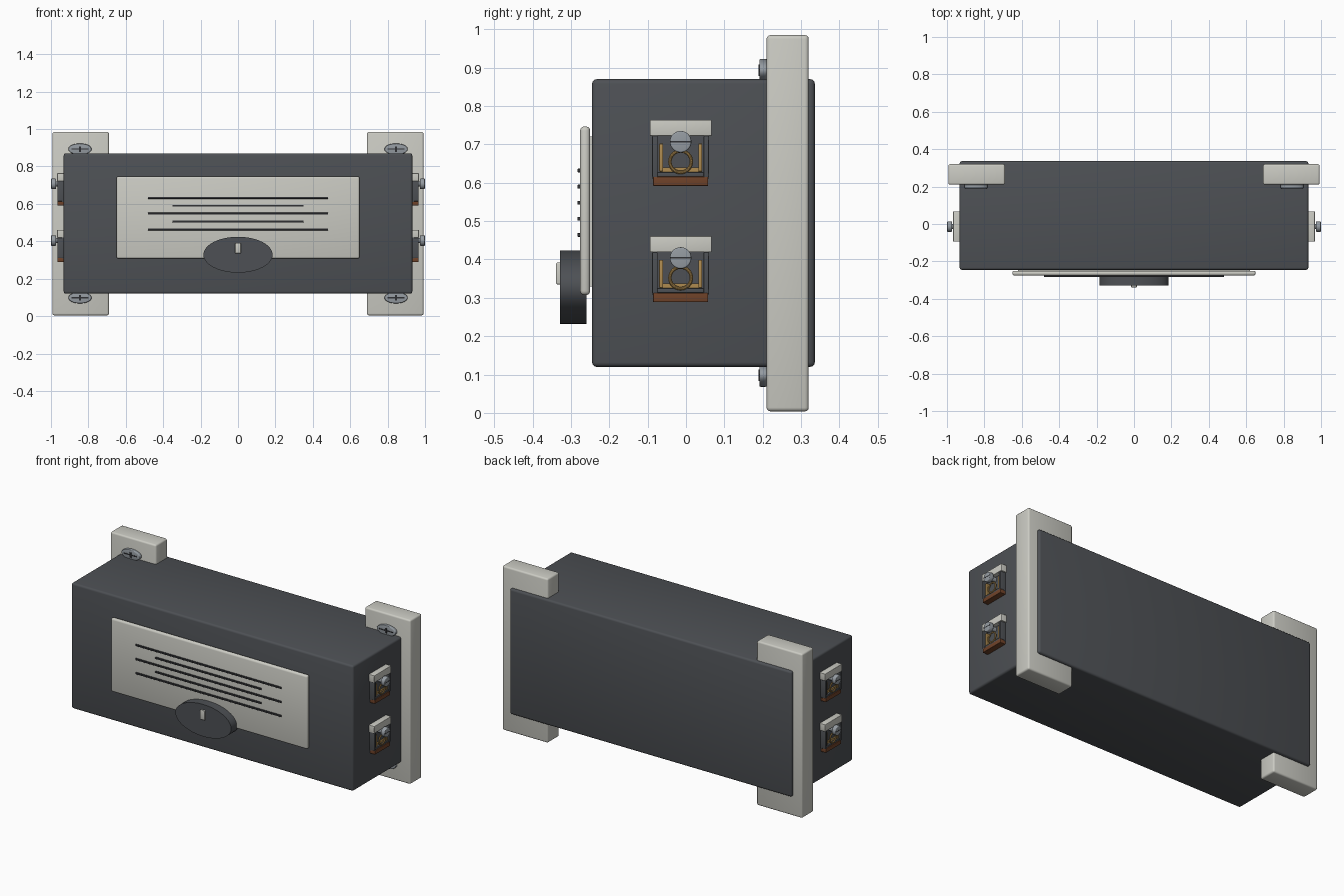
import bpy
from math import radians, pi

cube = bpy.data.objects.get("Cube")
if cube:
    bpy.data.objects.remove(cube, do_unlink=True)


def material(name, rgb):
    m = bpy.data.materials.new(name)
    m.use_nodes = True
    m.diffuse_color = (*rgb, 1)
    m.node_tree.nodes["Principled BSDF"].inputs["Base Color"].default_value = (*rgb, 1)
    return m


CHARCOAL = material("charcoal", (0.075, 0.081, 0.09))
CREAM = material("warm_white", (0.6, 0.6, 0.55))
STEEL = material("steel", (0.3, 0.33, 0.36))
BLACK = material("near_black", (0.03, 0.031, 0.035))
BRASS = material("brass", (0.43, 0.26, 0.08))
BROWN = material("copper_brown", (0.16, 0.055, 0.022))


def finish(name, mat, bevel=0):
    ob = bpy.context.object
    ob.name = name
    ob.data.materials.append(mat)
    bpy.ops.object.transform_apply(location=False, rotation=True, scale=True)
    if bevel:
        mod = ob.modifiers.new("rounded_edges", "BEVEL")
        mod.width, mod.segments = bevel, 3
        mod.limit_method = "ANGLE"
        bpy.ops.object.modifier_apply(modifier=mod.name)
    bpy.ops.object.shade_smooth_by_angle(angle=radians(35))
    return ob


def box(name, xs, ys, zs, mat, bevel=0):
    """Box from its low and high limits on each axis."""
    lims = (xs, ys, zs)
    bpy.ops.mesh.primitive_cube_add(size=1, location=[(a + b) / 2 for a, b in lims])
    bpy.context.object.scale = [abs(b - a) for a, b in lims]
    return finish(name, mat, bevel)


def disc(name, centre, axis, ru, rz, depth, mat, bevel=0):
    """Elliptical cylinder along x or y; rz is its vertical radius."""
    bpy.ops.mesh.primitive_cylinder_add(vertices=48, radius=1, depth=1, location=centre)
    ob = bpy.context.object
    if axis == "y":
        ob.scale, ob.rotation_euler = (ru, rz, depth), (pi / 2, 0, 0)
    else:
        ob.scale, ob.rotation_euler = (rz, ru, depth), (0, pi / 2, 0)
    return finish(name, mat, bevel)


# Housing
box("housing", (-0.932, 0.932), (-0.245, 0.336), (0.12, 0.87), CHARCOAL, 0.012)

# Front label plate with ruled lines
box("label_plate", (-0.65, 0.65), (-0.276, -0.25), (0.307, 0.747), CREAM, 0.011)
box("label_mount", (-0.62, 0.62), (-0.255, -0.24), (0.33, 0.72), CREAM)
for i in range(5):
    half = 0.35 if i % 2 else 0.482
    z = 0.632 - i * 0.042
    box("label_line", (-half, half), (-0.283, -0.27), (z - 0.005, z + 0.005), BLACK, 0.002)

# Oval knob with pointer
knob = disc("knob", (0, -0.294, 0.328), "y", 0.185, 0.096, 0.068, CHARCOAL)
bpy.ops.object.shade_smooth()
box("knob_pointer", (-0.015, 0.015), (-0.339, -0.32), (0.335, 0.392), CREAM, 0.004)

for side, s in (("left", 1), ("right", -1)):
    def span(a, b):
        return sorted((s * a, s * b))

    # Wall mounting bracket and its screws
    box(side + "_bracket", span(0.69, 0.992), (0.21, 0.32), (0.004, 0.985), CREAM, 0.01)
    for z in (0.098, 0.893):
        x = s * 0.845
        disc(side + "_bracket_screw", (x, 0.201, z), "y", 0.062, 0.03, 0.02, STEEL, 0.004)
        box(side + "_screw_slot", (x - 0.045, x + 0.045), (0.189, 0.195), (z - 0.003, z + 0.003), BLACK)
        box(side + "_screw_cross", (x - 0.006, x + 0.006), (0.189, 0.195), (z - 0.015, z + 0.015), BLACK)

    # Two wire terminals on the end wall
    for z in (0.59, 0.287):
        c = -0.014

        def part(name, xs, ys, zs, mat, bevel=0):
            box(side + "_terminal_" + name, span(*xs), [c + v for v in ys],
                [z + v for v in zs], mat, bevel)

        part("base", (0.92, 0.942), (-0.073, 0.073), (0.02, 0.135), CHARCOAL)
        part("tag", (0.92, 0.967), (-0.08, 0.081), (0.132, 0.174), CREAM, 0.002)
        part("foot", (0.92, 0.966), (-0.072, 0.072), (0.002, 0.026), BROWN, 0.002)
        part("ledge", (0.92, 0.962), (-0.072, 0.072), (0.026, 0.038), CHARCOAL, 0.002)
        part("brass_bottom", (0.94, 0.95), (-0.054, 0.054), (0.038, 0.05), BRASS)
        for t in (-1, 1):
            part("wall", (0.92, 0.966), sorted((t * 0.06, t * 0.074)), (0.024, 0.132), CHARCOAL, 0.002)
            part("clip", (0.935, 0.96), sorted((t * 0.046, t * 0.056)), (0.04, 0.112), BRASS, 0.001)
        # Wire loop under the screw
        bpy.ops.mesh.primitive_torus_add(
            major_radius=0.028, minor_radius=0.0045, major_segments=32, minor_segments=10,
            location=(s * 0.962, c, z + 0.065), rotation=(0, pi / 2, 0))
        finish(side + "_wire_loop", BRASS)
        # Clamp screw
        disc(side + "_screw_shank", (s * 0.96, c, z + 0.117), "x", 0.014, 0.014, 0.06, STEEL)
        disc(side + "_clamp_screw", (s * 0.986, c, z + 0.117), "x", 0.028, 0.028, 0.026, STEEL, 0.004)
        part("screw_slot", (0.995, 1.0), (-0.026, 0.026), (0.115, 0.119), BLACK)
